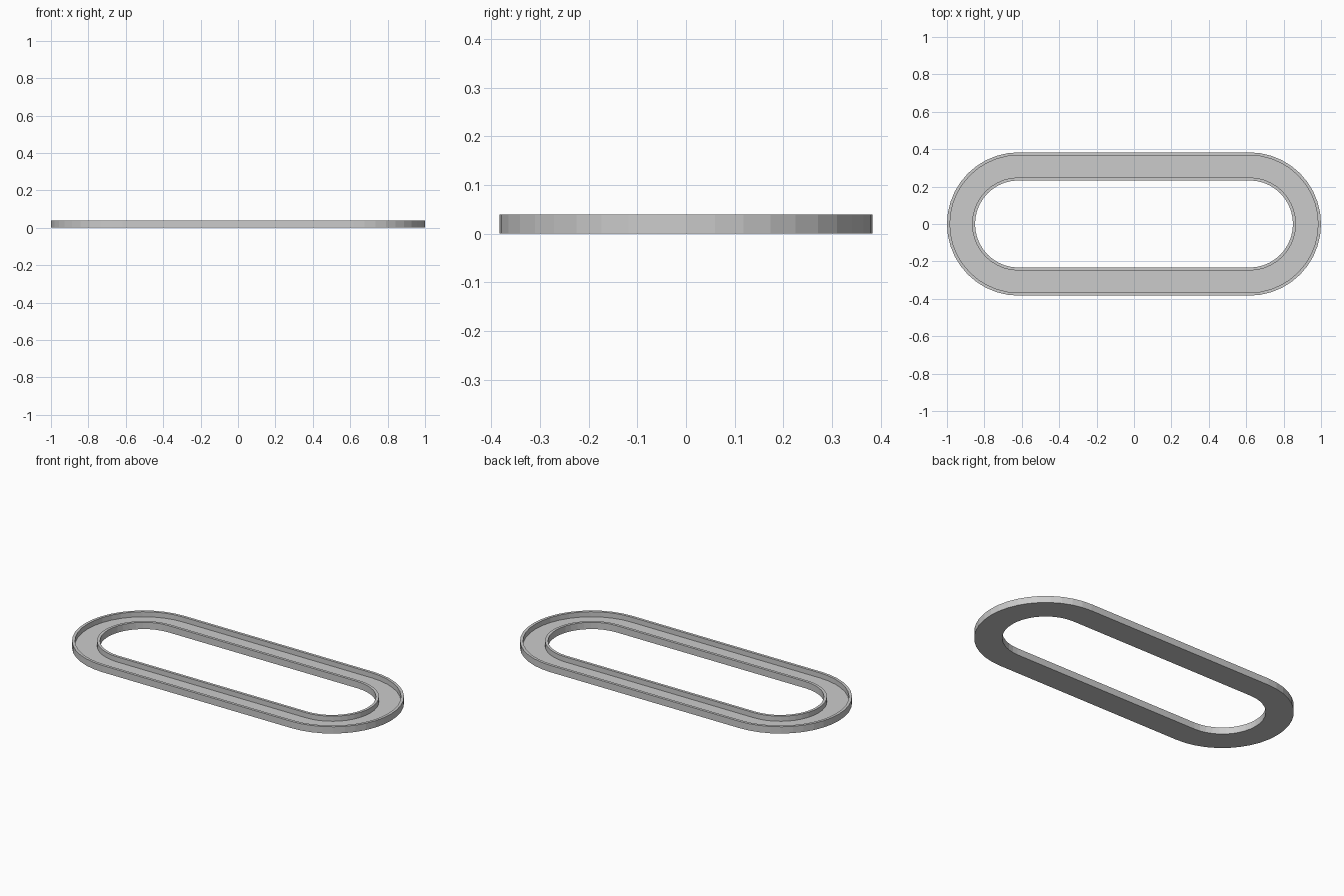
import bpy, bmesh, math

if "Cube" in bpy.data.objects:
    bpy.data.objects.remove(bpy.data.objects["Cube"])

X0 = 0.617   # centre of each rounded end
N = 20       # segments per rounded end


def loop(bm, r, z):
    """Stadium-shaped loop of radius r at height z."""
    pts = []
    for side in (1, -1):
        for i in range(N + 1):
            a = math.pi * (i / N - 0.5)
            pts.append((side * (X0 + r * math.cos(a)), side * r * math.sin(a), z))
    return [bm.verts.new(p) for p in pts]


def ring(name, profile):
    """Sweep a closed (radius, z) profile around the stadium."""
    bm = bmesh.new()
    loops = [loop(bm, r, z) for r, z in profile]
    n = len(loops[0])
    for k, a in enumerate(loops):
        b = loops[(k + 1) % len(loops)]
        for i in range(n):
            j = (i + 1) % n
            bm.faces.new((a[i], a[j], b[j], b[i]))
    bmesh.ops.recalc_face_normals(bm, faces=bm.faces)
    me = bpy.data.meshes.new(name)
    bm.to_mesh(me)
    bm.free()
    ob = bpy.data.objects.new(name, me)
    bpy.context.collection.objects.link(ob)


# Channel tray: floor with a raised lip on the inner and outer edges
ring("channel_tray", [(0.233, 0), (0.383, 0), (0.383, 0.04), (0.367, 0.04),
                      (0.367, 0.01), (0.249, 0.01), (0.249, 0.04), (0.233, 0.04)])
